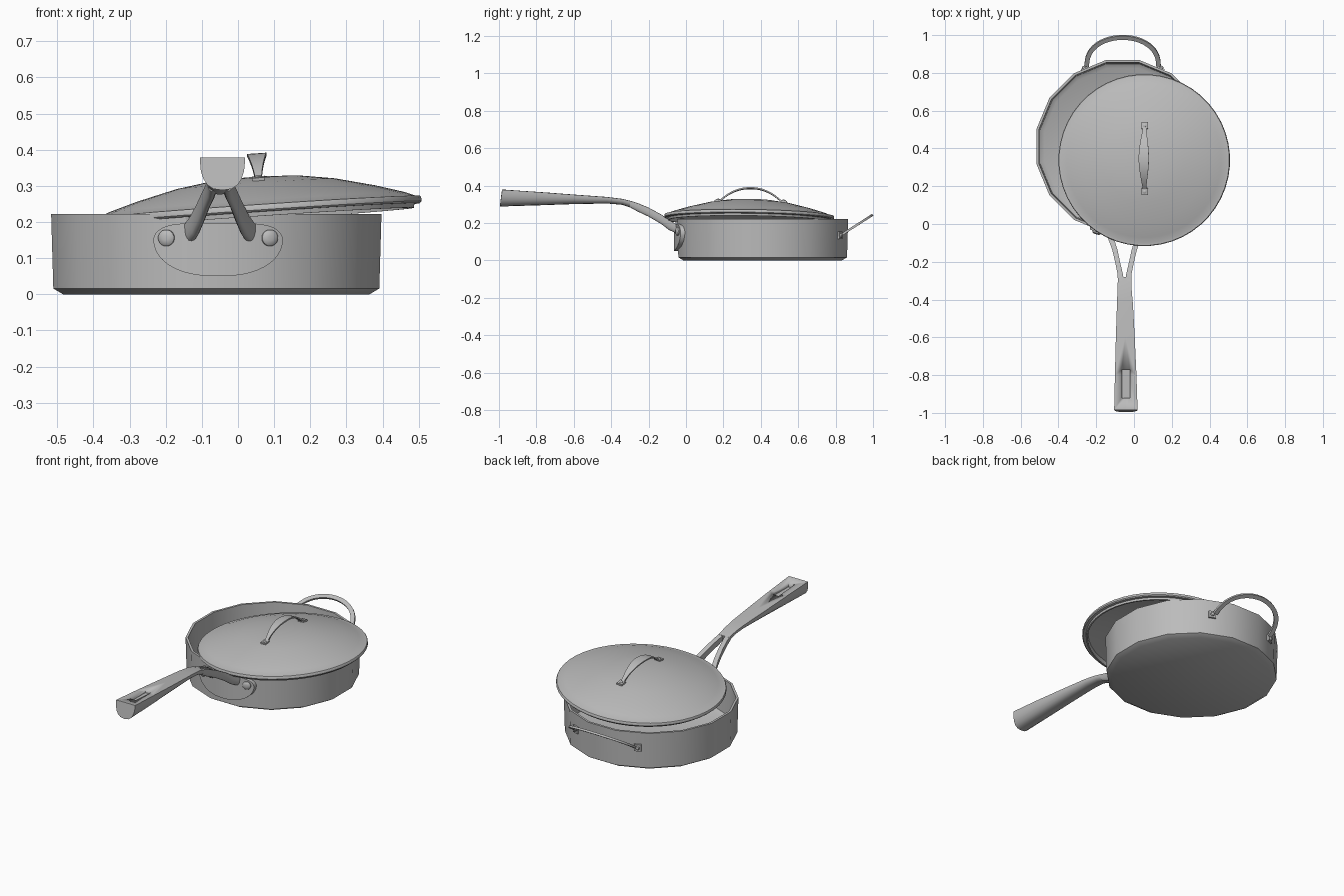
import bpy, bmesh, math
from mathutils import Vector, Matrix

if "Cube" in bpy.data.objects:
    bpy.data.objects.remove(bpy.data.objects["Cube"])

steel = bpy.data.materials.new("grey_steel")
steel.use_nodes = True
GREY = (0.5, 0.5, 0.5, 1)
steel.diffuse_color = GREY
steel.node_tree.nodes["Principled BSDF"].inputs["Base Color"].default_value = GREY


def finish(name, bm, matrix=Matrix(), angle=35):
    """Turn a bmesh into a smooth object with sharp creases."""
    bmesh.ops.remove_doubles(bm, verts=bm.verts, dist=1e-5)
    bmesh.ops.recalc_face_normals(bm, faces=bm.faces)
    for f in bm.faces:
        f.smooth = True
    me = bpy.data.meshes.new(name)
    bm.to_mesh(me)
    bm.free()
    me.set_sharp_from_angle(angle=math.radians(angle))
    me.materials.append(steel)
    ob = bpy.data.objects.new(name, me)
    ob.matrix_world = matrix
    bpy.context.collection.objects.link(ob)
    return ob


def loft(name, rings, matrix=Matrix(), caps=True, closed=False, angle=35):
    """Skin a list of equal-length point rings."""
    bm = bmesh.new()
    rows = [[bm.verts.new(p) for p in r] for r in rings]
    n = len(rows[0])
    pairs = list(zip(rows, rows[1:])) + ([(rows[-1], rows[0])] if closed else [])
    for a, b in pairs:
        for i in range(n):
            j = (i + 1) % n
            bm.faces.new((a[i], a[j], b[j], b[i]))
    if caps:
        bm.faces.new(rows[0])
        bm.faces.new(rows[-1])
    return finish(name, bm, matrix, angle)


def revolve(name, profile, n, matrix=Matrix(), caps=True, closed=False):
    """Turn (radius, z) points round z, with flats facing the axes."""
    angles = [2 * math.pi * (i + 0.5) / n for i in range(n)]
    rings = [[(r * math.cos(a), r * math.sin(a), z) for a in angles] for r, z in profile]
    return loft(name, rings, matrix, caps, closed)


def strap(name, path, axis, half_a, half_b, matrix=Matrix()):
    """Flat bar along a path; half_a runs along axis, half_b across it."""
    path = [Vector(p) for p in path]
    rings = []
    for i, p in enumerate(path):
        t = path[min(i + 1, len(path) - 1)] - path[max(i - 1, 0)]
        across = t.cross(axis).normalized() * half_b
        along = axis * half_a(i / (len(path) - 1))
        rings.append([p + along + across, p - along + across,
                      p - along - across, p + along - across])
    return loft(name, rings, matrix)


def facing(direction, place):
    return Matrix.Translation(place) @ Vector(direction).to_track_quat('Z', 'Y').to_matrix().to_4x4()


def rivet(name, place, direction, r):
    revolve(name, [(r, -0.012), (r, 0.004), (r * 0.75, 0.009), (r * 0.3, 0.011)],
            16, facing(direction, place))


# Pan body: sixteen-sided shell
PAN = Vector((-0.06, 0.41, 0))
k = 1 / math.cos(math.pi / 16)
shell = [(0.424, 0), (0.451, 0.016), (0.457, 0.222), (0.444, 0.222),
         (0.438, 0.03), (0.415, 0.015)]
revolve("pan_body", [(r * k, z) for r, z in shell], 16, Matrix.Translation(PAN))

# Bracket plate hugging the pan front
rings = []
for i in range(25):
    s = math.sin(math.pi * (i / 24 - 0.5)) * 0.998
    dx = 0.179 * s
    top = 0.15 + 0.047 * math.sqrt(1 - abs(s) ** 5)
    low = 0.15 - 0.1 * math.sqrt(1 - abs(s) ** 2.4)
    front, back = (0.41 - math.sqrt(R * R - dx * dx) for R in (0.474, 0.453))
    x = dx - 0.055
    rings.append([(x, front, top), (x, front, low), (x, back, low), (x, back, top)])
loft("bracket_plate", rings)
for side, tag in ((-1, "right"), (1, "left")):
    rivet("bracket_rivet_" + tag, (-0.055 + side * 0.143, -0.044, 0.156), (side * 0.3, -1, 0), 0.023)


# Long handle: flat top, rounded underside
def d_ring(x, y, hw, top, low, lean=0):
    pts = [(x + hw, y, top), (x, y, top + 0.001), (x - hw, y, top)]
    for i in range(11):
        a = math.pi * i / 10
        c, s = math.cos(a), math.sin(a)
        px = math.copysign(abs(c) ** 0.75, c) * hw
        drop = (top - low) * (0.15 + 0.85 * s)
        pts.append((x - px, y - lean * s, top - drop))
    return pts


stations = [(-0.043, -0.984, 0.062, 0.378, 0.288), (-0.044, -0.8, 0.057, 0.366, 0.294),
            (-0.046, -0.6, 0.05, 0.351, 0.301), (-0.048, -0.42, 0.042, 0.338, 0.304),
            (-0.05, -0.34, 0.037, 0.328, 0.297), (-0.05, -0.28, 0.035, 0.313, 0.276)]
handle = loft("long_handle", [d_ring(*s, lean=0.012 if i == 0 else 0)
                              for i, s in enumerate(stations)])

# Blind slot in the handle top
bm = bmesh.new()
bmesh.ops.create_cube(bm, size=1)
slot = finish("slot_cutter", bm, Matrix.Translation((-0.043, -0.845, 0.385))
              @ Matrix.Diagonal((0.042, 0.15, 0.07, 1)))
slot.hide_render = True
slot.hide_viewport = True
slot.display_type = 'WIRE'
cut = handle.modifiers.new("slot", 'BOOLEAN')
cut.operation = 'DIFFERENCE'
cut.object = slot

# Forked prongs joining the handle to the bracket
prong = [(0.019, -0.3, 0.016, 0.318, 0.284), (0.024, -0.26, 0.014, 0.306, 0.262),
         (0.037, -0.2, 0.013, 0.281, 0.234), (0.052, -0.135, 0.014, 0.246, 0.196),
         (0.067, -0.09, 0.015, 0.216, 0.162), (0.083, -0.045, 0.019, 0.188, 0.142)]
for side, tag in ((-1, "right"), (1, "left")):
    loft("handle_prong_" + tag,
         [d_ring(-0.05 + side * d, y, hw, t, b) for d, y, hw, t, b in prong])

# Rear loop handle: tilted bar with riveted tabs
tilt = Vector((0, -0.54, 0.84)).normalized()
loop = []
for i in range(25):
    a = math.pi * i / 24
    u = math.sin(a) ** 0.85
    loop.append((-0.06 - 0.19 * math.cos(a), 0.836 + 0.152 * u, 0.14 + 0.097 * u))
strap("rear_loop", loop, tilt, lambda t: 0.006, 0.012)
for side, tag in ((-1, "right"), (1, "left")):
    out = Vector((side * math.sin(math.pi / 8), math.cos(math.pi / 8), 0))
    along = Vector((out.y, -out.x, 0))
    spot = PAN + out * 0.457 + along * side * 0.028 + Vector((0, 0, 0.134))
    bm = bmesh.new()
    bmesh.ops.create_cube(bm, size=1)
    finish("loop_tab_" + tag, bm, facing(out, spot) @ Matrix.Diagonal((0.04, 0.04, 0.014, 1)))
    rivet("loop_rivet_" + tag, spot + out * 0.006, out, 0.012)

# Lid: shallow hollow dome, leaning on the pan rim
LID = (Matrix.Translation((0.055, 0.338, 0.222)) @ Matrix.Rotation(-0.068, 4, 'Y')
       @ Matrix.Rotation(-0.014, 4, 'X'))
dome = [(0.03, 0.103), (0.12, 0.099), (0.22, 0.084), (0.33, 0.057), (0.41, 0.033),
        (0.44, 0.021), (0.452, 0.02), (0.455, 0.015), (0.455, 0.005), (0.45, 0),
        (0.435, 0), (0.433, -0.012), (0.425, -0.012), (0.423, 0.012),
        (0.33, 0.047), (0.22, 0.074), (0.12, 0.089), (0.03, 0.093)]
revolve("lid", dome, 48, LID)

# Lid handle: arched strap, wide in the middle, with end feet
arch = []
for i in range(21):
    t = i / 20 * 2 - 1
    arch.append((0.008, 0.007 + 0.165 * t, 0.094 + 0.07 * (1 - abs(t) ** 2.2)))
strap("lid_handle", arch, Vector((1, 0, 0)),
      lambda t: 0.009 + 0.018 * math.sin(math.pi * t) ** 1.3, 0.004, LID)
for side, tag in ((-1, "front"), (1, "back")):
    foot = Matrix.Translation((0.008, 0.007 + side * 0.175, 0.094)) @ Matrix.Rotation(-side * 0.14, 4, 'X')
    bm = bmesh.new()
    bmesh.ops.create_cube(bm, size=1)
    finish("lid_handle_foot_" + tag, bm, LID @ foot @ Matrix.Diagonal((0.034, 0.036, 0.012, 1)))
    revolve("lid_handle_rivet_" + tag, [(0.01, 0), (0.01, 0.008), (0.005, 0.011)], 12, LID @ foot)
